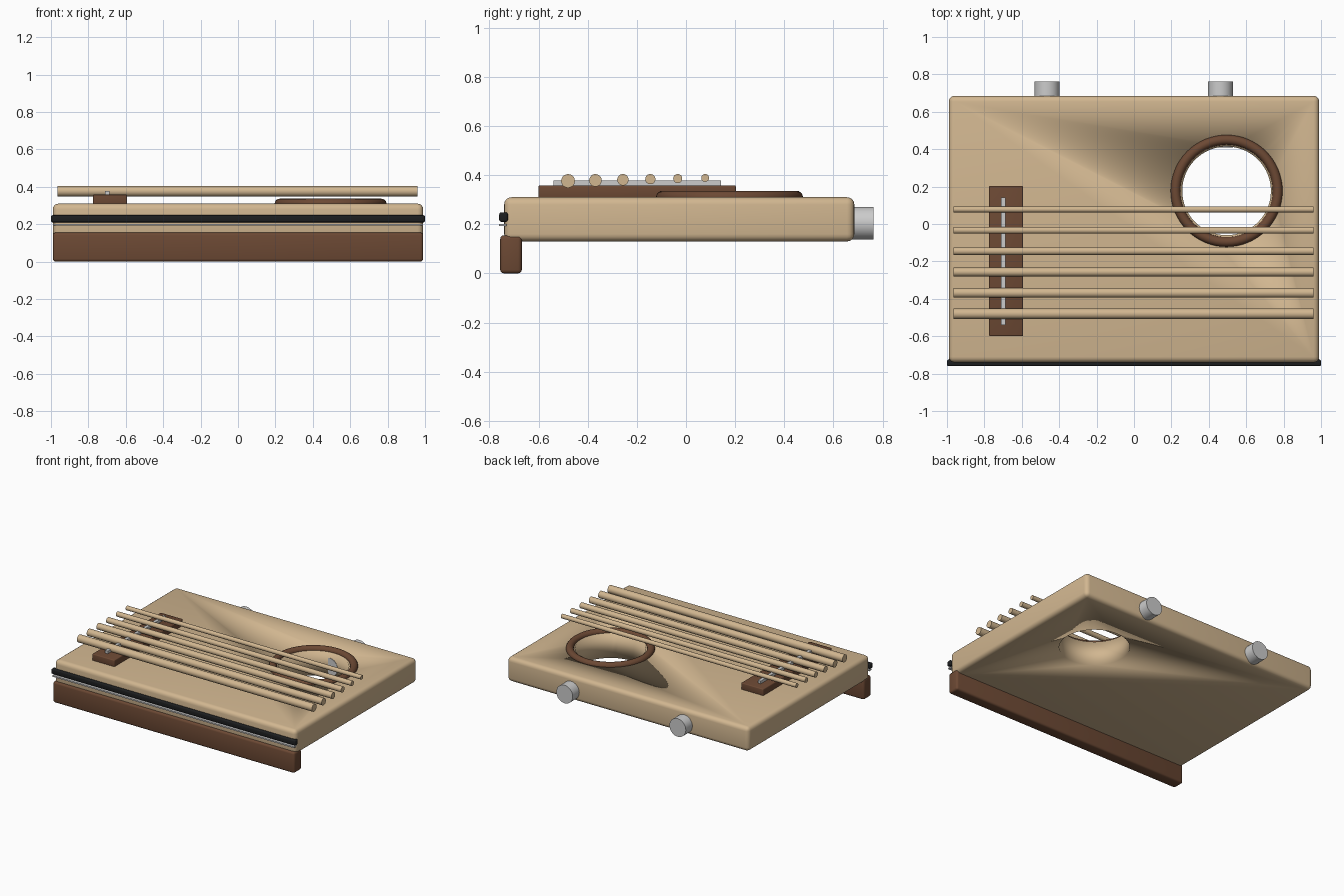
import bpy, math

if "Cube" in bpy.data.objects:
    bpy.data.objects.remove(bpy.data.objects["Cube"])


def material(name, rgb):
    m = bpy.data.materials.new(name)
    m.diffuse_color = (*rgb, 1)
    m.use_nodes = True
    m.node_tree.nodes["Principled BSDF"].inputs["Base Color"].default_value = m.diffuse_color
    return m


TAN = material("tan_wood", (0.64, 0.47, 0.28))
BROWN = material("dark_brown_wood", (0.15, 0.066, 0.034))
BLACK = material("black_rubber", (0.012, 0.013, 0.014))
SILVER = material("silver_metal", (0.6, 0.6, 0.6))


def finish(name, mat):
    ob = bpy.context.object
    ob.name = name
    ob.data.materials.append(mat)
    return ob


def box(name, x, y, z, mat, bevel=0.0, segments=3):
    """Box from (min, max) ranges with optional rounded edges."""
    spans = (x, y, z)
    bpy.ops.mesh.primitive_cube_add(size=1, location=[(a + b) / 2 for a, b in spans])
    ob = finish(name, mat)
    ob.scale = [b - a for a, b in spans]
    bpy.ops.object.transform_apply(location=False, rotation=False, scale=True)
    if bevel:
        mod = ob.modifiers.new("round_edges", "BEVEL")
        mod.width, mod.segments = bevel, segments
        bpy.ops.object.modifier_apply(modifier=mod.name)
        bpy.ops.object.shade_smooth_by_angle(angle=math.radians(35))
    return ob


def rod(name, radius, length, loc, rot, mat, sides=32):
    bpy.ops.mesh.primitive_cylinder_add(vertices=sides, radius=radius, depth=length,
                                        location=loc, rotation=rot)
    ob = finish(name, mat)
    bpy.ops.object.shade_smooth_by_angle(angle=math.radians(35))
    return ob


HOLE_X, HOLE_Y = 0.495, 0.177

# Body slab with a round sound hole cut right through
body = box("body", (-0.99, 0.99), (-0.74, 0.685), (0.13, 0.31), TAN, 0.03, 4)
cutter = rod("sound_hole_cutter", 0.237, 0.6, (HOLE_X, HOLE_Y, 0.22), (0, 0, 0), TAN, 64)
cutter.hide_render = True
bpy.context.view_layer.objects.active = body
cut = body.modifiers.new("sound_hole", "BOOLEAN")
cut.operation, cut.solver, cut.object = "DIFFERENCE", "EXACT", cutter
bpy.ops.object.modifier_apply(modifier=cut.name)
bpy.data.objects.remove(cutter)
body.data.polygons.foreach_set("use_smooth", [True] * len(body.data.polygons))
sharp = body.data.attributes.get("sharp_edge")
if sharp:
    body.data.attributes.remove(sharp)

# Ring around the sound hole
bpy.ops.mesh.primitive_torus_add(location=(HOLE_X, HOLE_Y, 0.31), major_radius=0.273,
                                 minor_radius=0.026, major_segments=64, minor_segments=16)
finish("sound_hole_ring", BROWN)
bpy.ops.object.shade_smooth()

# Front rail and trim strips
box("front_rail", (-0.99, 0.99), (-0.756, -0.668), (0.0, 0.155), BROWN, 0.015)
box("rubber_strip", (-1.0, 1.0), (-0.76, -0.725), (0.21, 0.248), BLACK, 0.008)
box("metal_strip", (-0.99, 0.99), (-0.76, -0.73), (0.192, 0.202), SILVER)

# Bridge and saddle
box("bridge", (-0.775, -0.593), (-0.6, 0.203), (0.305, 0.358), BROWN, 0.006)
box("saddle", (-0.712, -0.688), (-0.54, 0.142), (0.35, 0.378), SILVER)

# Six strings, thinner toward the back
for i in range(6):
    rod(f"string_{i + 1}", 0.028 - 0.0024 * i, 1.925,
        (-0.002, -0.48 + 0.1116 * i, 0.376 + 0.0025 * i), (0, math.pi / 2, 0), TAN, 24)

# Tuning knobs with shafts running into the body
for side, x in (("left", -0.465), ("right", 0.462)):
    rod(f"knob_{side}", 0.067, 0.352, (x, 0.586, 0.204), (math.pi / 2, 0, 0), SILVER)
